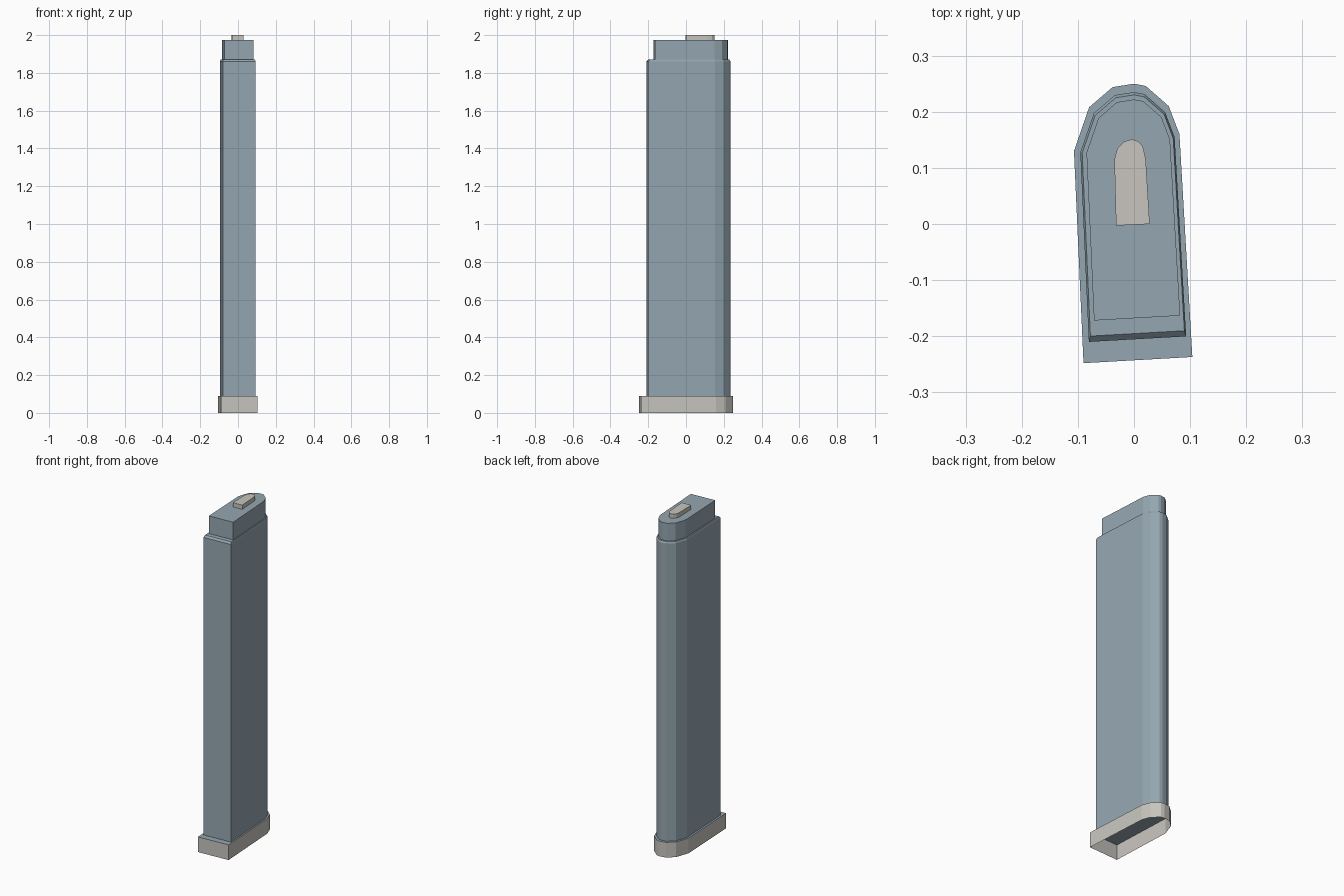
import bpy
import bmesh

cube = bpy.data.objects.get("Cube")
if cube:
    bpy.data.objects.remove(cube, do_unlink=True)


def make_material(name, colour):
    mat = bpy.data.materials.new(name)
    mat.use_nodes = True
    mat.diffuse_color = colour
    mat.node_tree.nodes["Principled BSDF"].inputs["Base Color"].default_value = colour
    return mat


blue = make_material("blue_grey", (0.30, 0.385, 0.44, 1))
cream = make_material("warm_grey", (0.58, 0.56, 0.52, 1))

# Slightly turned outline: square front, faceted round back
OUTLINE = [(-0.09, -0.248), (0.104, -0.237), (0.081, 0.16), (0.062, 0.21),
           (0.021, 0.246), (0, 0.25), (-0.038, 0.244), (-0.08, 0.208),
           (-0.107, 0.13)]
PLUG = [(-0.032, -0.003), (0.028, 0), (0.021, 0.115), (0.016, 0.138),
        (0.008, 0.147), (-0.003, 0.151), (-0.018, 0.147), (-0.03, 0.134),
        (-0.035, 0.115)]


def loft(name, outline, levels, materials):
    """Stack scaled outlines given as (z, scale, y shift), open below and capped on top."""
    bm = bmesh.new()
    rings = [[bm.verts.new((x * s, y * s + dy, z)) for x, y in outline]
             for z, s, dy in levels]
    n = len(outline)
    for low, high in zip(rings, rings[1:]):
        for i in range(n):
            j = (i + 1) % n
            bm.faces.new((low[i], low[j], high[j], high[i]))
    cap = bm.faces.new(rings[-1])
    cap.material_index = len(materials) - 1
    mesh = bpy.data.meshes.new(name)
    bm.to_mesh(mesh)
    bm.free()
    for mat in materials:
        mesh.materials.append(mat)
    obj = bpy.data.objects.new(name, mesh)
    bpy.context.collection.objects.link(obj)
    return obj


# Hollow base band with a blue top plate
loft("base_band", OUTLINE, [(0, 1, 0), (0.09, 1, 0)], [cream, blue])

# Tall body with a bevelled shoulder and narrower neck
loft("body", OUTLINE,
     [(0.09, 0.894, 0.0116), (1.86, 0.894, 0.0116), (1.87, 0.863, 0.0143),
      (1.87, 0.791, 0.0242), (1.975, 0.791, 0.0242)], [blue])

# Small raised plug on the neck
loft("top_plug", PLUG, [(1.975, 1, 0), (2, 1, 0)], [cream])
